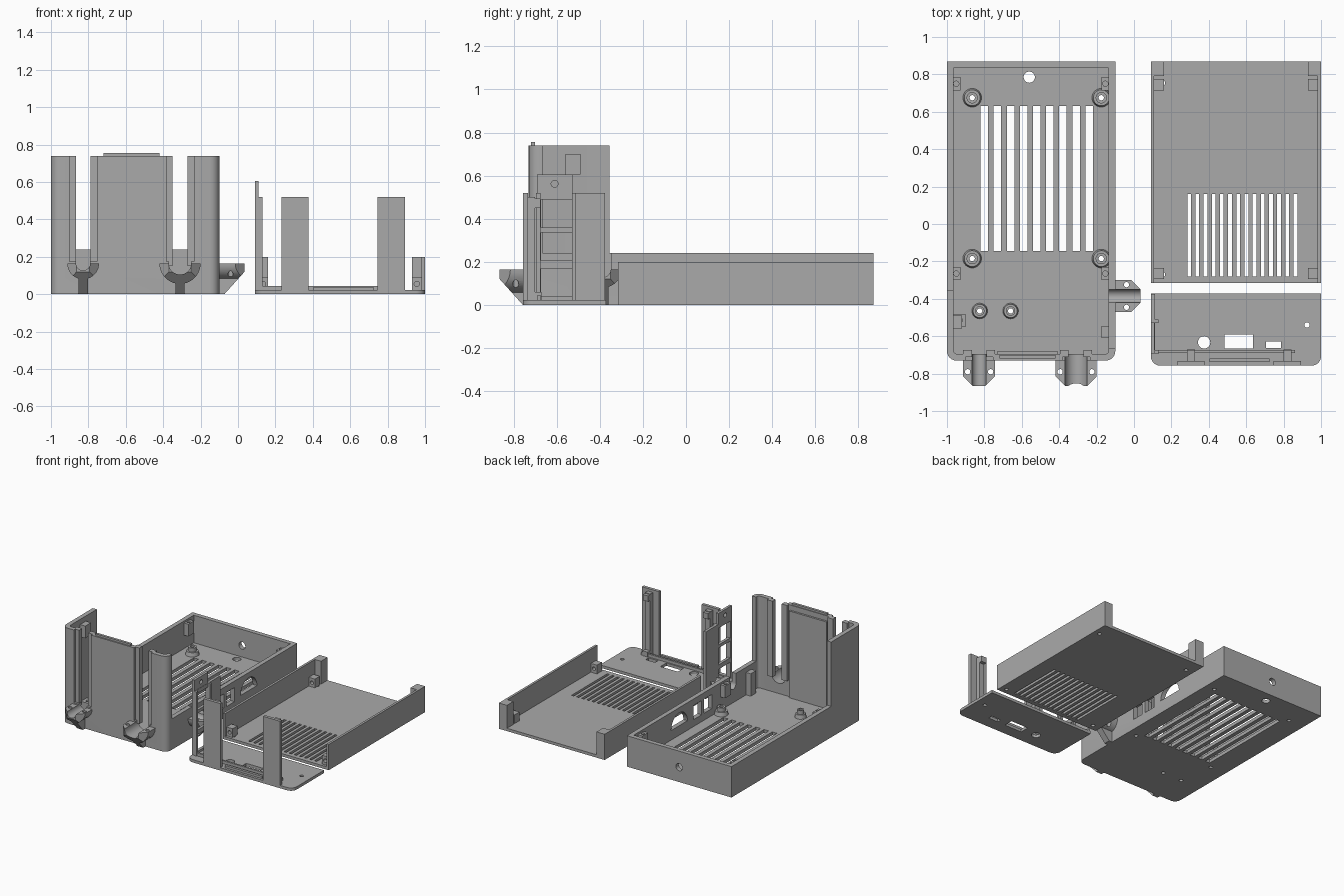
import bpy, bmesh, math
from mathutils import Vector, Matrix

cube = bpy.data.objects.get("Cube")
if cube:
    bpy.data.objects.remove(cube)

grey = bpy.data.materials.new("plain grey")
grey.use_nodes = True
grey.diffuse_color = (0.4, 0.4, 0.4, 1)
grey.node_tree.nodes["Principled BSDF"].inputs["Base Color"].default_value = (0.4, 0.4, 0.4, 1)


def finish(name, bm):
    bmesh.ops.recalc_face_normals(bm, faces=bm.faces)
    mesh = bpy.data.meshes.new(name)
    bm.to_mesh(mesh)
    bm.free()
    mesh.materials.append(grey)
    ob = bpy.data.objects.new(name, mesh)
    bpy.context.scene.collection.objects.link(ob)
    return ob


def box(name, x0, x1, y0, y1, z0, z1, front_round=0):
    bm = bmesh.new()
    bmesh.ops.create_cube(bm, size=1)
    for v in bm.verts:
        v.co = ((x0 + x1) / 2 + v.co.x * (x1 - x0), (y0 + y1) / 2 + v.co.y * (y1 - y0),
                (z0 + z1) / 2 + v.co.z * (z1 - z0))
    if front_round:
        edges = [e for e in bm.edges if all(v.co.y < y0 + 1e-4 for v in e.verts)
                 and abs(e.verts[0].co.z - e.verts[1].co.z) > 1e-4]
        bmesh.ops.bevel(bm, geom=edges, offset=front_round, segments=6, profile=0.5, affect='EDGES')
    return finish(name, bm)


def cyl(name, x, y, z, r, depth, axis="z", r2=None):
    bm = bmesh.new()
    bmesh.ops.create_cone(bm, cap_ends=True, segments=32, radius1=r,
                          radius2=r if r2 is None else r2, depth=depth)
    turn = {"x": Matrix.Rotation(math.pi / 2, 4, "Y"),
            "y": Matrix.Rotation(math.pi / 2, 4, "X"), "z": Matrix()}[axis]
    bm.transform(Matrix.Translation((x, y, z)) @ turn)
    return finish(name, bm)


def cut(ob, cutters):
    for c in cutters:
        c.hide_render = True
        m = ob.modifiers.new("cut", "BOOLEAN")
        m.operation, m.solver, m.object = "DIFFERENCE", "EXACT", c
    dg = bpy.context.evaluated_depsgraph_get()
    mesh = bpy.data.meshes.new_from_object(ob.evaluated_get(dg))
    ob.modifiers.clear()
    ob.data = mesh
    for c in cutters:
        bpy.data.objects.remove(c)
    return ob


def hole(x, y, r, axis="z", z=0.0, depth=0.5):
    return cyl("cutter", x, y, z, r, depth, axis)


def cutbox(*a, **k):
    return box("cutter", *a, **k)


def clip(bm, point, normal):
    bmesh.ops.bisect_plane(bm, geom=bm.verts[:] + bm.edges[:] + bm.faces[:],
                           plane_co=point, plane_no=normal, clear_outer=True)
    bmesh.ops.holes_fill(bm, edges=bm.edges)


# ---- cable holder: half-round cup on a sloping stem, built pointing to -y
AXIS, REACH = 0.165, 0.135


def cable_holder(name, x, y, outer, inner, turn=0):
    slope = ((0, -REACH, 0.12), (0, -1, -0.9))
    bm = bmesh.new()
    bmesh.ops.create_cone(bm, cap_ends=True, segments=40, radius1=outer, radius2=outer, depth=REACH)
    bm.transform(Matrix.Translation((0, -REACH / 2, AXIS)) @ Matrix.Rotation(math.pi / 2, 4, "X"))
    clip(bm, (0, 0, AXIS), (0, 0, 1))
    clip(bm, *slope)
    for s in (-1, 1):
        clip(bm, (s * outer, -REACH + 0.05, 0), (s, -1, 0))
    cup = finish(name + "_cup", bm)
    cut(cup, [hole(0, -REACH / 2, inner, "y", AXIS)]
        + [hole(s * (inner + outer) / 2, -0.06, 0.014) for s in (-1, 1)])
    stem = box(name + "_stem", -0.025, 0.025, -REACH, 0, 0, AXIS)
    bm = bmesh.new()
    bm.from_mesh(stem.data)
    clip(bm, *slope)
    bm.to_mesh(stem.data)
    bm.free()
    cut(stem, [hole(0, -REACH / 2, inner + 0.005, "y", AXIS)])
    for ob in (cup, stem):
        ob.data.transform(Matrix.Translation((x, y, 0)) @ Matrix.Rotation(turn, 4, "Z"))


# ---- main case: floor, low walls, tall front end
SLOTS = ((-0.828, 0.038, 0.085), (-0.31, 0.06, 0.11))
STANDOFFS = [(x, y, 0.05) for x in (-0.865, -0.175) for y in (0.675, -0.185)]
STANDOFFS += [(-0.825, -0.465, 0.042), (-0.66, -0.465, 0.042)]

shell = box("case_walls", -1, -0.1, -0.73, 0.87, 0, 0.74, front_round=0.05)
openings = [cutbox(-0.965, -0.135, -0.695, 0.835, -0.1, 1, front_round=0.02),
            cutbox(-1.1, 0, -0.355, 1, 0.24, 1),
            cutbox(-0.94, 0, -0.665, 0, 0.24, 1),
            hole(-0.55, 0.85, 0.028, "y", 0.115, 0.2),
            hole(-1, -0.48, 0.025, "x", 0.14, 0.2),
            hole(-0.1, -0.385, 0.036, "x", AXIS, 0.2),
            cutbox(-0.2, 0, -0.421, -0.349, AXIS, 0.3),
            cutbox(-0.2, 0, 0.0, 0.1, 0.08, 0.19),
            cutbox(-0.2, 0, -0.125, -0.03, 0.08, 0.19)]
for x, r, outer in SLOTS:
    openings += [hole(x, -0.7, r, "y", AXIS, 0.2),
                 cutbox(x - 0.072, x + 0.075, -0.8, -0.6, AXIS + 0.01, 1)]
# arched connector opening: half disc with a flat base
arch = hole(-0.1, 0.275, 0.1, "x", 0.1, 0.2)
cut(arch, [cutbox(-0.4, 0.2, 0.1, 0.5, -0.1, 0.1)])
cut(shell, openings + [arch])

floor = box("case_floor", -0.98, -0.12, -0.71, 0.85, 0, 0.026)
cut(floor, [cutbox(-0.82 + i * 0.07, -0.78 + i * 0.07, -0.145, 0.63, -0.1, 0.1) for i in range(9)]
    + [hole(-0.56, 0.785, 0.03)] + [hole(x, y, 0.014) for x, y, r in STANDOFFS])

for x, y, r in STANDOFFS:
    base = cyl("standoff_base", x, y, 0.04, r, 0.03, r2=r * 0.85)
    cut(base, [hole(x, y, 0.014)])
    post = cyl("standoff_post", x, y, 0.065, r * 0.6, 0.04)
    cut(post, [hole(x, y, 0.014)])

# guide strips beside the front slots
for x, r, outer in SLOTS:
    for s in (-1, 1):
        a, b = sorted((x + s * 0.039, x + s * 0.085))
        box("slot_guide", a, b, -0.712, -0.675, 0.15, 0.74)
    cable_holder("front_cable_holder", x, -0.73, outer, r)
cable_holder("side_cable_holder", -0.1, -0.385, 0.085, 0.036, math.pi / 2)
box("front_lip", -0.72, -0.42, -0.72, -0.7, 0.7, 0.755)
box("front_inner_ledge", -0.73, -0.41, -0.7, -0.68, 0.02, 0.7)

# screw lugs inside the case
for x in (-0.95, -0.153):
    for y in (0.75, -0.265):
        lug = box("case_screw_lug", x - 0.022, x + 0.022, y - 0.035, y + 0.035, 0.13, 0.225)
        cut(lug, [hole(x, y, 0.014)])
low_lug = box("low_screw_lug", -0.965, -0.9, -0.55, -0.48, 0.02, 0.1)
cut(low_lug, [hole(-0.93, -0.515, 0.014, z=0.2, depth=0.3)])
box("corner_clip", -0.175, -0.13, -0.61, -0.545, 0.02, 0.2)
tall_lug = box("tall_screw_lug", -0.97, -0.92, -0.56, -0.49, 0.605, 0.7)
cut(tall_lug, [hole(-0.92, -0.525, 0.016, "x", 0.635, 0.06)])

# ---- sliding cover: vented plate with two side walls
cover = box("cover_plate", 0.09, 1, -0.315, 0.87, 0, 0.022)
cut(cover, [cutbox(0.285 + i * 0.0437, 0.305 + i * 0.0437, -0.28, 0.16, -0.1, 0.1) for i in range(14)]
    + [hole(x, y, 0.014) for x in (0.153, 0.952) for y in (0.755, -0.27)])
for s in (-1, 1):
    wall, inner, far = [0.545 + s * d for d in (0.455, 0.437, 0.385)]
    a, b = sorted((wall, inner))
    box("cover_side_wall", a, b, -0.315, 0.87, 0, 0.2)
    a, b = sorted((inner, far))
    box("cover_back_post", a, b, 0.79, 0.87, 0.01, 0.2)
    for y in (0.745, -0.265):
        lug = box("cover_screw_lug", a, b, y - 0.03, y + 0.03, 0.02, 0.09)
        cut(lug, [hole((a + b) / 2, y, 0.014, "y", 0.055)])

# ---- end panel: plate with connector holes, two clip posts and a port frame
panel = box("end_plate", 0.09, 1, -0.757, -0.372, 0, 0.022, front_round=0.05)
cut(panel, [hole(0.375, -0.633, 0.033), cutbox(0.485, 0.635, -0.665, -0.592, -0.1, 0.1),
            cutbox(0.705, 0.787, -0.662, -0.628, -0.1, 0.1), hole(0.925, -0.54, 0.014)])
box("board_rib", 0.13, 0.86, -0.69, -0.675, 0.02, 0.045)
box("front_rib", 0.405, 0.725, -0.738, -0.718, 0.02, 0.04)

for x in (0.305, 0.82):
    box("clip_post", x - 0.073, x + 0.073, -0.757, -0.733, 0.01, 0.52)
    box("clip_post_rib", x - 0.022, x + 0.022, -0.735, -0.7, 0.01, 0.5)
    box("clip_post_hook", x - 0.022, x + 0.022, -0.71, -0.675, 0.45, 0.495)
    box("clip_post_foot", x - 0.022, x + 0.022, -0.71, -0.67, 0.01, 0.06)

frame = box("port_frame", 0.09, 0.112, -0.692, -0.375, 0.01, 0.52)
cut(frame, [cutbox(0, 0.2, -0.672, -0.528, z, z + h) for z, h in ((0.04, 0.13), (0.205, 0.13), (0.36, 0.13))])
box("port_frame_edge", 0.11, 0.13, -0.695, -0.675, 0.01, 0.52)
box("port_frame_inner_edge", 0.11, 0.13, -0.528, -0.51, 0.01, 0.52)
tab = box("screw_tab", 0.09, 0.11, -0.692, -0.525, 0.51, 0.605)
cut(tab, [hole(0.1, -0.61, 0.016, "x", 0.562)])

# smooth the round parts, keep edges crisp
bpy.ops.object.select_all(action="DESELECT")
for ob in bpy.context.scene.objects:
    if ob.type == "MESH":
        ob.select_set(True)
        bpy.context.view_layer.objects.active = ob
bpy.ops.object.shade_smooth_by_angle(angle=math.radians(30))
